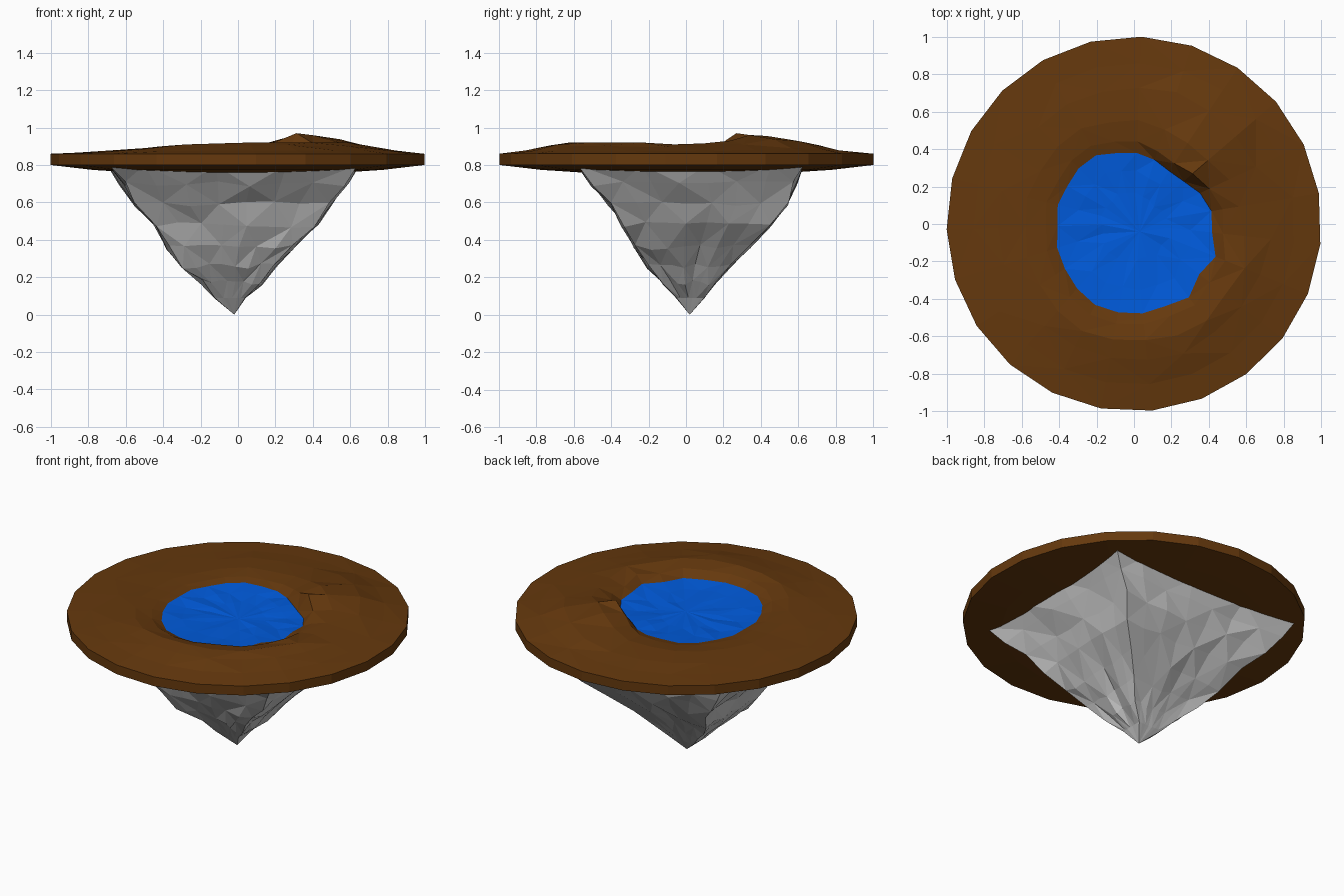
import bpy, bmesh, math, random

if "Cube" in bpy.data.objects:
    bpy.data.objects.remove(bpy.data.objects["Cube"])
random.seed(4)
N = 23
ANG = [math.radians(87.7 - i * 360 / N) for i in range(N)]


def make(name, verts, faces, color=None):
    me = bpy.data.meshes.new(name)
    me.from_pydata(verts, [], faces)
    bm = bmesh.new()
    bm.from_mesh(me)
    bmesh.ops.recalc_face_normals(bm, faces=bm.faces)
    # the open pond sheet must face up
    if name == "pond_water" and sum(q.normal.z for q in bm.faces) < 0:
        bmesh.ops.reverse_faces(bm, faces=bm.faces)
    bm.to_mesh(me)
    bm.free()
    ob = bpy.data.objects.new(name, me)
    bpy.context.collection.objects.link(ob)
    if color:
        mat = bpy.data.materials.new(name + "_colour")
        mat.diffuse_color = (*color, 1)
        mat.use_nodes = True
        mat.node_tree.nodes["Principled BSDF"].inputs["Base Color"].default_value = mat.diffuse_color
        me.materials.append(mat)
    return ob


def loft(rings, tip):
    """Join equal rings with triangles and close the last ring with a tip."""
    n = len(rings[0])
    verts = [v for r in rings for v in r] + [tip]
    faces = []
    for k in range(len(rings) - 1):
        a, b = k * n, (k + 1) * n
        for i in range(n):
            j = (i + 1) % n
            if (i + k) % 2:
                faces += [(a + i, a + j, b + j), (a + i, b + j, b + i)]
            else:
                faces += [(a + i, a + j, b + i), (a + j, b + j, b + i)]
    b = (len(rings) - 1) * n
    faces += [(b + i, b + (i + 1) % n, len(verts) - 1) for i in range(n)]
    return verts, faces


def ring(radii, heights):
    return [(r * math.cos(a), r * math.sin(a), z) for a, r, z in zip(ANG, radii, heights)]


def jit(s):
    return random.uniform(-s, s)


# shoreline radius and mound height, clockwise from the back
shore = [.38, .36, .34, .35, .39, .42, .42, .47, .44, .49, .47, .48,
         .48, .48, .46, .44, .43, .41, .42, .41, .42, .42, .39]
mound = [.895, .92, .955, .96, .93, .915, .91, .92, .92, .92, .92, .92,
         .915, .91, .90, .89, .885, .88, .88, .88, .885, .89, .89]
rough = [.006 if 1 <= i <= 10 else .002 for i in range(N)]
shore_z = [.866 + jit(q) for q in rough]
# crest beside the pond: soft all round, with a sharp outcrop at the back right
crest = [.87 + .55 * (m - .87) + jit(q) for m, q in zip(mound, rough)]
crest[2:5] = [.93, .97, .915]
crest[7] = .91

# island soil: shore, crest, mound, slopes, rim, underside
soil = [
    ring(shore, shore_z),
    ring([s + .06 + jit(q * 2) for s, q in zip(shore, rough)], crest),
    ring([.2 + .75 * s + .07 + jit(q * 3) for s, q in zip(shore, rough)], mound),
    ring([.73 + jit(q * 2) for q in rough],
         [.86 + .72 * (m - .86) + jit(q) for m, q in zip(mound, rough)]),
    ring([.86] * N, [.86 + .3 * (m - .86) for m in mound]),
    ring([1.002] * N, [.86] * N),
    ring([1.002] * N, [.80] * N),
    ring([.78] * N, [.774] * N),
    ring([.52] * N, [.757] * N),
]
v, f = loft(soil, (0, 0, .757))
make("island_soil", v, f, (.13, .04, .004))

# pond: shallow faceted sheet meeting the shoreline
pond = [ring(shore, shore_z)]
for s, z in ((.72, .858), (.42, .853)):
    pond.append(ring([r * s + jit(.012) for r in shore], [z + jit(.005) for _ in ANG]))
v, f = loft(pond, (.03, -.04, .852))
make("pond_water", v, f, (0, .105, .72))

# rock: four-cornered inverted pyramid with rough faces
corners = [(-.69, -.59), (.64, -.58), (.66, .63), (-.70, .63)]
SEG = 7
# height, scale, drift in x and y
levels = [(.80, 1.0, 0, 0), (.70, .89, 0, .02), (.59, .77, -.01, .05),
          (.48, .645, 0, .04), (.36, .50, -.03, .02), (.26, .365, -.04, .01),
          (.17, .235, -.03, .01), (.09, .125, -.04, .02)]
rock = []
for k, (z, s, dx, dy) in enumerate(levels):
    row = []
    for c in range(4):
        (x0, y0), (x1, y1) = corners[c], corners[(c + 1) % 4]
        for i in range(SEG):
            t = i / SEG
            q = s * (1 + (jit(.03) if k else 0))
            row.append(((x0 + (x1 - x0) * t) * q + dx, (y0 + (y1 - y0) * t) * q + dy,
                        z + (jit(.015) if 0 < k < 7 else 0)))
    rock.append(row)
v, f = loft(rock, (-.02, .02, 0))
make("rock_base", v, f)
